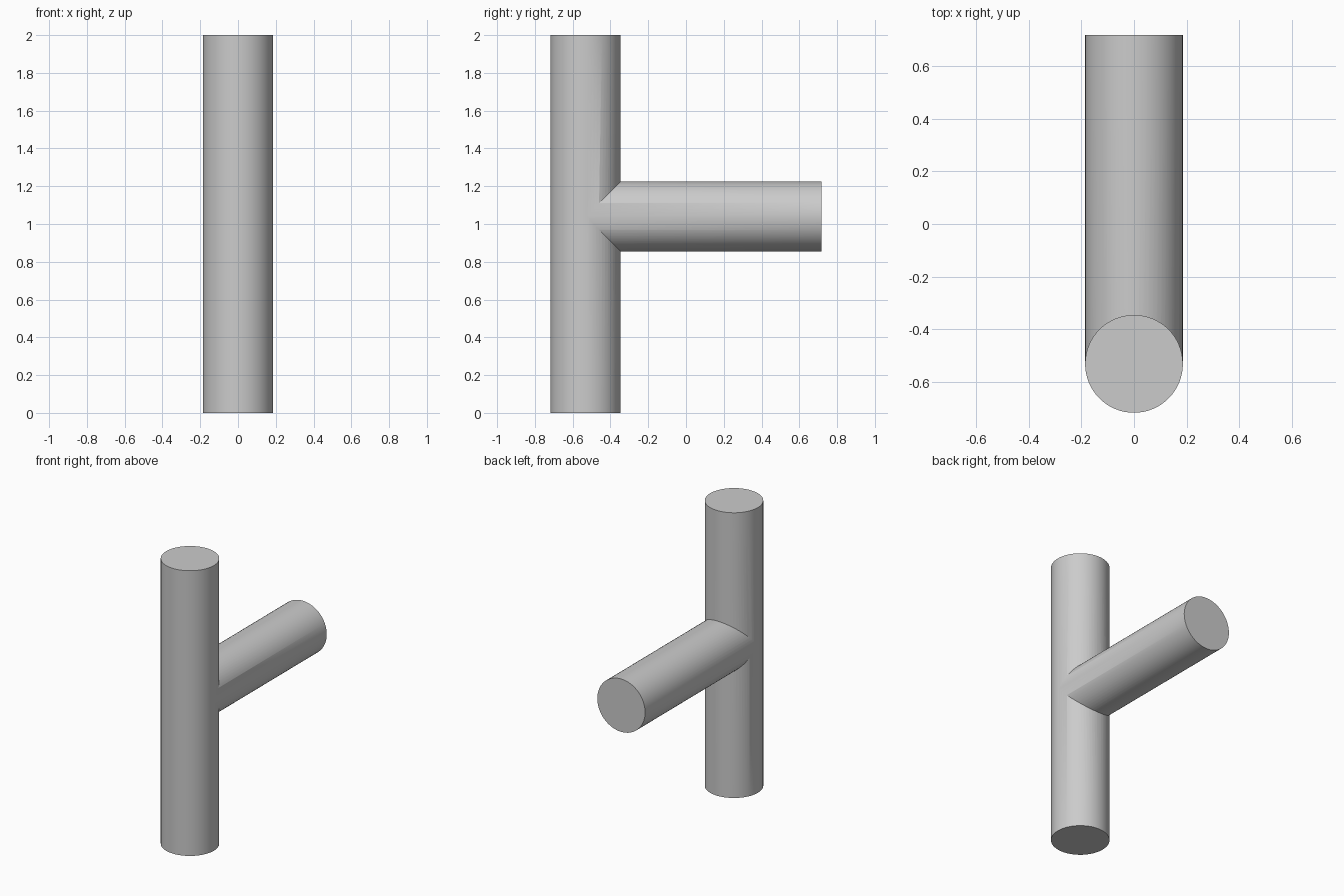
import bpy
import math

if "Cube" in bpy.data.objects:
    bpy.data.objects.remove(bpy.data.objects["Cube"], do_unlink=True)

RADIUS = 0.186
HEIGHT = 2.0
AXIS_Y = -0.532    # centre line of the upright
BACK_Y = 0.718     # free end of the branch
BRANCH_Z = 1.04

grey = bpy.data.materials.new("plain grey")
grey.use_nodes = True
colour = (0.6, 0.6, 0.6, 1.0)
grey.diffuse_color = colour
grey.node_tree.nodes["Principled BSDF"].inputs["Base Color"].default_value = colour


def rod(name, radius, length, location, tilt=0.0):
    bpy.ops.mesh.primitive_cylinder_add(
        vertices=64, radius=radius, depth=length,
        location=location, rotation=(tilt, 0, 0))
    obj = bpy.context.object
    obj.name = name
    obj.data.materials.append(grey)
    return obj


# Horizontal branch, starting on the upright's centre line
branch = rod("branch_rod", RADIUS - 0.0005, BACK_Y - AXIS_Y,
             (0, (BACK_Y + AXIS_Y) / 2, BRANCH_Z), math.pi / 2)

# Upright rod, with the branch fused into it
upright = rod("tee_rod", RADIUS, HEIGHT, (0, AXIS_Y, HEIGHT / 2))
fuse = upright.modifiers.new("fuse_branch", "BOOLEAN")
fuse.operation = "UNION"
fuse.solver = "EXACT"
fuse.object = branch
bpy.ops.object.modifier_apply(modifier=fuse.name)
bpy.data.objects.remove(branch, do_unlink=True)

# Round sides smooth, end rims and the joint crisp
bpy.ops.object.shade_smooth_by_angle(angle=math.radians(30))
